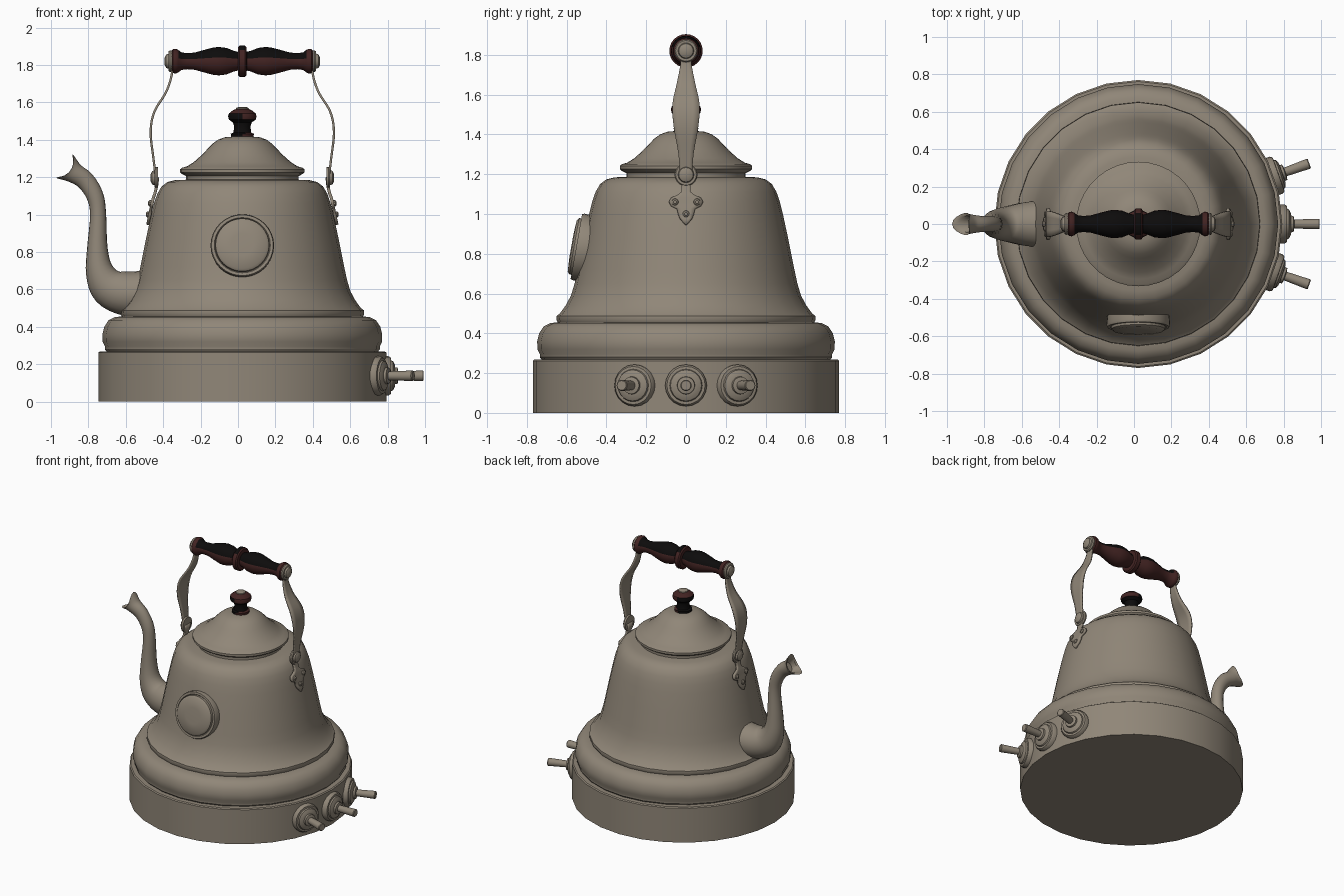
import bpy, bmesh, math
from mathutils import Matrix, Vector

cube = bpy.data.objects.get("Cube")
if cube:
    bpy.data.objects.remove(cube, do_unlink=True)

CX = 0.023  # vertical axis of the pot


def material(name, rgb, rough=0.5):
    m = bpy.data.materials.new(name)
    m.use_nodes = True
    m.diffuse_color = (*rgb, 1)
    bsdf = m.node_tree.nodes["Principled BSDF"]
    bsdf.inputs["Base Color"].default_value = (*rgb, 1)
    bsdf.inputs["Roughness"].default_value = rough
    return m


METAL = material("warm grey metal", (0.28, 0.24, 0.188))
RED = material("dark red wood", (0.055, 0.017, 0.016))
BLACK = material("black lacquer", (0.004, 0.0035, 0.0035))


def finish(bm, name, mats, angle=35, rule=None):
    bmesh.ops.recalc_face_normals(bm, faces=bm.faces)
    if rule:
        for f in bm.faces:
            f.material_index = rule(f.calc_center_median(), f.normal)
    me = bpy.data.meshes.new(name)
    bm.to_mesh(me)
    bm.free()
    for m in mats:
        me.materials.append(m)
    ob = bpy.data.objects.new(name, me)
    bpy.context.collection.objects.link(ob)
    bpy.ops.object.select_all(action='DESELECT')
    ob.select_set(True)
    bpy.context.view_layer.objects.active = ob
    bpy.ops.object.shade_smooth_by_angle(angle=math.radians(angle))
    return ob


def smooth_path(pts, steps):
    """Catmull-Rom through tuples of any size."""
    v = [Vector(p) for p in pts]
    out = []
    for i in range(len(v) - 1):
        a, b, c, d = v[max(i - 1, 0)], v[i], v[i + 1], v[min(i + 2, len(v) - 1)]
        for k in range(steps):
            t = k / steps
            out.append(0.5 * (2 * b + (c - a) * t + (2 * a - 5 * b + 4 * c - d) * t * t
                              + (3 * b - a - 3 * c + d) * t ** 3))
    return out + [v[-1]]


def skin(bm, rings, cap=True):
    for r0, r1 in zip(rings, rings[1:]):
        n = len(r0)
        for i in range(n):
            bm.faces.new((r0[i], r0[(i + 1) % n], r1[(i + 1) % n], r1[i]))
    if cap:
        bm.faces.new(rings[0])
        bm.faces.new(rings[-1])


def lathe(name, profile, segs, matrix, mats=(METAL,), angle=35, rule=None):
    """Turn (radius, height) pairs around local z; rule sees local coordinates."""
    bm = bmesh.new()
    rings = [[bm.verts.new((max(r, 0.001) * math.cos(math.tau * i / segs),
                            max(r, 0.001) * math.sin(math.tau * i / segs), h))
              for i in range(segs)] for r, h in profile]
    skin(bm, rings)
    ob = finish(bm, name, mats, angle, rule)
    ob.matrix_world = matrix
    return ob


def strip(name, rows, thick, cols=4):
    """Bent sheet from rows of (x, z, half width)."""
    bm = bmesh.new()
    grid = [[bm.verts.new((x, w * (2 * j / cols - 1), z)) for j in range(cols + 1)]
            for x, z, w in rows]
    for a, b in zip(grid, grid[1:]):
        for j in range(cols):
            bm.faces.new((a[j], a[j + 1], b[j + 1], b[j]))
    ob = finish(bm, name, (METAL,))
    mod = ob.modifiers.new("thickness", 'SOLIDIFY')
    mod.thickness = thick
    mod.offset = 0
    return ob


axis = Matrix.Translation((CX, 0, 0))

# Base drum and bell-shaped body
lathe("base", [(0.77, 0), (0.77, 0.262), (0.762, 0.268), (0.72, 0.268)], 28, axis)
lathe("body", [(0.72, 0.26), (0.735, 0.28), (0.735, 0.295), (0.747, 0.32), (0.748, 0.36),
               (0.738, 0.4), (0.715, 0.435), (0.68, 0.452), (0.645, 0.455), (0.652, 0.47),
               (0.65, 0.488), (0.634, 0.5), (0.605, 0.54), (0.578, 0.59), (0.56, 0.65),
               (0.545, 0.72), (0.515, 0.87), (0.487, 1.0), (0.472, 1.06), (0.455, 1.11),
               (0.432, 1.15), (0.4, 1.174), (0.36, 1.184), (0.28, 1.187)], 28, axis)

# Lid with a rolled brim
lathe("lid", [(0.3, 1.185), (0.3, 1.205), (0.325, 1.218), (0.333, 1.226), (0.333, 1.242),
              (0.322, 1.25), (0.295, 1.258), (0.26, 1.28), (0.215, 1.32), (0.185, 1.352),
              (0.16, 1.378), (0.13, 1.4), (0.095, 1.413), (0.05, 1.417)], 36, axis)

# Lid knob
lathe("lid_knob", [(0.06, 1.412), (0.062, 1.432), (0.048, 1.438), (0.043, 1.47), (0.05, 1.492),
                   (0.072, 1.508), (0.076, 1.525), (0.072, 1.54), (0.05, 1.558), (0.035, 1.564)],
      20, axis, (RED, BLACK),
      rule=lambda c, n: 1 if 1.438 < c.z < 1.508 or (c.z < 1.535 and n.x < 0.1) else 0)
lathe("lid_knob_cap", [(0.036, 1.56), (0.034, 1.57), (0.018, 1.576)], 16, axis)

# Turned grip across the top, dark along its upper side
half = [(0.055, 0.378), (0.064, 0.37), (0.066, 0.355), (0.06, 0.342), (0.047, 0.325),
        (0.043, 0.295), (0.046, 0.255), (0.06, 0.205), (0.073, 0.155), (0.076, 0.125),
        (0.071, 0.085), (0.055, 0.045), (0.05, 0.024), (0.075, 0.022), (0.084, 0.014)]
across = Matrix.Translation((CX, 0, 1.82)) @ Matrix.Rotation(math.pi / 2, 4, 'Y')
lathe("grip", [(r, -h) for r, h in half] + half[::-1], 24, across, (RED, BLACK),
      rule=lambda c, n: 1 if n.x < -0.2 and 0.03 < abs(c.z) < 0.34
      or n.x < -0.75 and abs(c.z) < 0.03 else 0)

# Straps, pivots and brackets on both sides
strap = smooth_path([(0.388, 1.84, 0.035), (0.375, 1.765, 0.027), (0.405, 1.66, 0.045),
                     (0.47, 1.55, 0.068), (0.49, 1.44, 0.062), (0.475, 1.3, 0.038),
                     (0.46, 1.18, 0.03)], 5)
bracket = [(0.452, 1.2, 0.035), (0.458, 1.15, 0.024), (0.468, 1.11, 0.022),
           (0.474, 1.095, 0.04), (0.478, 1.08, 0.075), (0.482, 1.06, 0.086),
           (0.486, 1.04, 0.075), (0.49, 1.025, 0.045), (0.494, 1.0, 0.04),
           (0.5, 0.975, 0.03), (0.506, 0.945, 0.003)]
button = [(0.056, 0), (0.058, 0.012), (0.052, 0.02), (0.04, 0.02), (0.036, 0.032), (0.02, 0.04)]
for side, s in (("left", 1), ("right", -1)):
    strip(side + "_strap", [(CX + s * x, z, w) for x, z, w in strap], 0.012)
    strip(side + "_bracket", [(CX + s * x, z, w) for x, z, w in bracket], 0.016)
    outward = Matrix.Rotation(s * math.pi / 2, 4, 'Y')
    for part, d, z in (("pivot", 0.45, 1.197), ("grip_bolt", 0.375, 1.82)):
        lathe(side + "_" + part, button, 20,
              Matrix.Translation((CX + s * d, 0, z)) @ outward)
    for i, (d, y, z) in enumerate(((0.486, 0.055, 1.06), (0.486, -0.055, 1.06), (0.497, 0, 1.0))):
        lathe(f"{side}_rivet_{i + 1}", [(0.018, 0), (0.016, 0.012), (0.008, 0.018)], 10,
              Matrix.Translation((CX + s * d, y, z)) @ outward)

# Round medallion on the front, leaning with the body wall
lean = Matrix.Translation((CX, -0.505, 0.828)) @ Matrix.Rotation(math.radians(80), 4, 'X')
lathe("medallion", [(0.165, -0.03), (0.17, 0.035), (0.165, 0.047), (0.15, 0.047),
                    (0.145, 0.04), (0.143, 0.058), (0.13, 0.068), (0.06, 0.072)], 32, lean)

# Three taps fanned around the base
tap = [(0.105, -0.03), (0.105, 0.012), (0.096, 0.025), (0.082, 0.026), (0.078, 0.036),
       (0.06, 0.045), (0.045, 0.047), (0.043, 0.06), (0.024, 0.064), (0.028, 0.195), (0.024, 0.2)]
for name, deg in (("front_tap", -19.5), ("middle_tap", 0), ("back_tap", 19.5)):
    lathe(name, tap, 20, axis @ Matrix.Rotation(math.radians(deg), 4, 'Z')
          @ Matrix.Translation((0.77, 0, 0.138)) @ Matrix.Rotation(math.pi / 2, 4, 'Y'))

# Swan-neck spout: rows of (x, z, in-plane radius, sideways radius)
path = smooth_path([(-0.5, 0.578, 0.122, 0.128), (-0.6, 0.578, 0.118, 0.115),
                    (-0.69, 0.615, 0.105, 0.092), (-0.74, 0.7, 0.075, 0.075),
                    (-0.752, 0.82, 0.055, 0.06), (-0.748, 1.0, 0.043, 0.046),
                    (-0.765, 1.1, 0.046, 0.043), (-0.815, 1.18, 0.05, 0.043),
                    (-0.875, 1.222, 0.055, 0.052), (-0.915, 1.25, 0.078, 0.06)], 4)
bm = bmesh.new()
rings, N = [], 18


def spout_ring(i, scale, back):
    x, z, rp, rs = path[i]
    a, b = path[max(i - 1, 0)], path[min(i + 1, len(path) - 1)]
    t = Vector((b[0] - a[0], 0, b[1] - a[1])).normalized()
    up = Vector((-t.z, 0, t.x))
    lip = max(0, (i - len(path) + 4) / 3)  # lips reach forward above and below
    ring = []
    for k in range(N):
        c, s = math.cos(math.tau * k / N), math.sin(math.tau * k / N)
        p = Vector((x, 0, z)) + up * (c * rp * scale) + Vector((0, s * rs * scale, 0))
        ring.append(bm.verts.new(p + t * (lip * 0.04 * (c * c - 0.6) - back)))
    return ring


last = len(path) - 1
rings = [spout_ring(i, 1, 0) for i in range(last + 1)]
rings += [spout_ring(last, 0.88, 0.004), spout_ring(last - 2, 0.8, 0), spout_ring(last - 5, 0.75, 0)]
skin(bm, rings)
finish(bm, "spout", (METAL,), 45)
